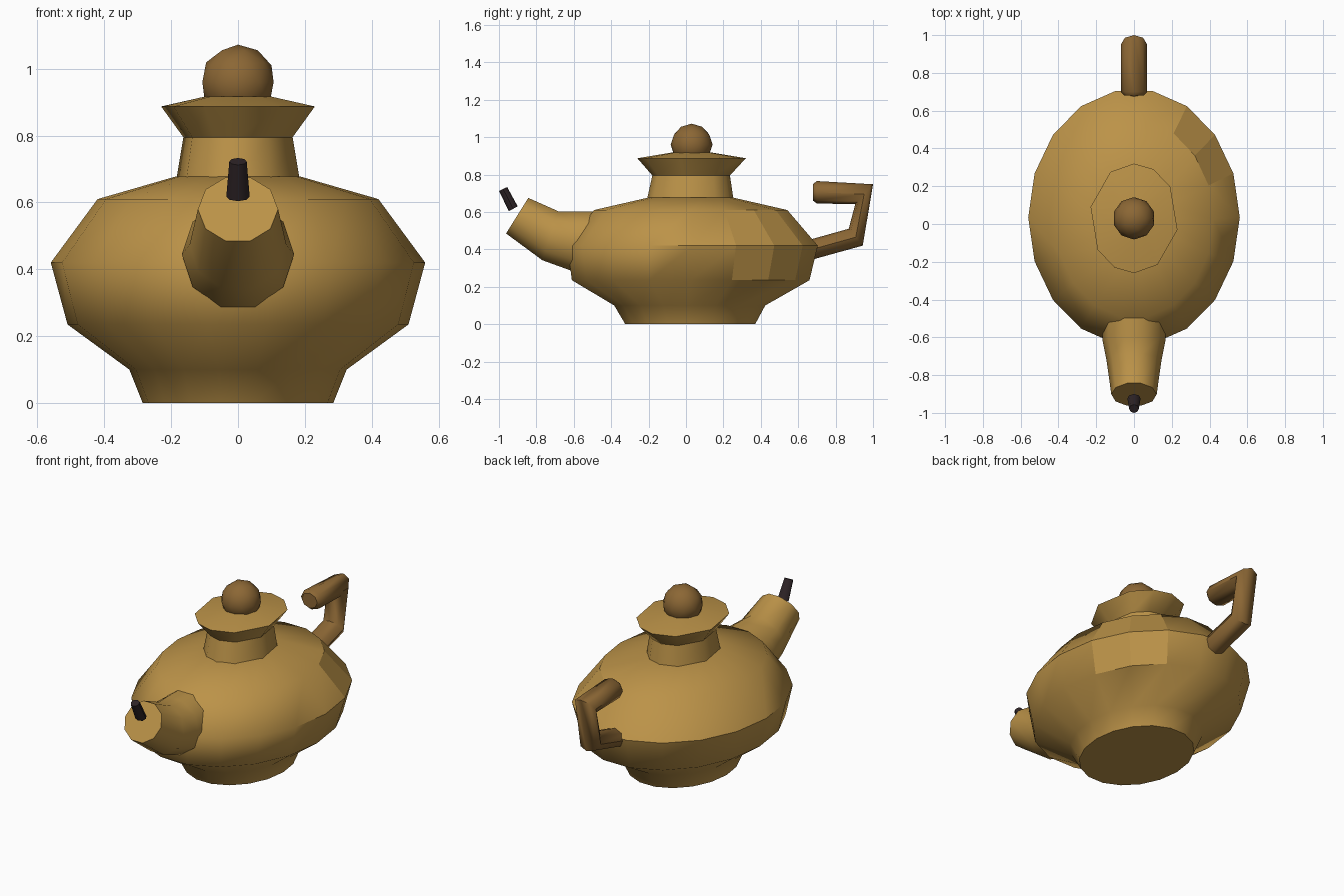
import bpy
import bmesh
import math
from mathutils import Vector

cube = bpy.data.objects.get("Cube")
if cube:
    bpy.data.objects.remove(cube, do_unlink=True)


def material(name, color):
    mat = bpy.data.materials.new(name)
    mat.use_nodes = True
    mat.diffuse_color = (*color, 1)
    mat.node_tree.nodes["Principled BSDF"].inputs["Base Color"].default_value = (*color, 1)
    return mat


GOLD = material("gold", (0.50, 0.29, 0.065))
BRONZE = material("bronze", (0.26, 0.135, 0.035))
CHARCOAL = material("charcoal", (0.028, 0.018, 0.02))


def finish(bm, name, mat, limit=50):
    """Turn a bmesh into an object, smooth with sharp creases."""
    bmesh.ops.recalc_face_normals(bm, faces=bm.faces[:])
    for face in bm.faces:
        face.smooth = True
    for edge in bm.edges:
        edge.smooth = edge.calc_face_angle(0) < math.radians(limit)
    mesh = bpy.data.meshes.new(name)
    bm.to_mesh(mesh)
    bm.free()
    mesh.materials.append(mat)
    obj = bpy.data.objects.new(name, mesh)
    bpy.context.collection.objects.link(obj)
    return obj


def loft(name, mat, rings, angles):
    """Skin ellipses, each given by two opposite (y, z) points and a half width in x."""
    bm = bmesh.new()
    loops = []
    for (y0, z0), (y1, z1), width in rings:
        mid = Vector((0, y0 + y1, z0 + z1)) / 2
        half = Vector((0, y1 - y0, z1 - z0)) / 2
        side = Vector((width, 0, 0))
        loops.append([bm.verts.new(mid + side * math.cos(a) + half * math.sin(a))
                      for a in map(math.radians, angles)])
    for low, high in zip(loops, loops[1:]):
        for i in range(len(low)):
            bm.faces.new((low[i - 1], low[i], high[i], high[i - 1]))
    bm.faces.new(loops[0])
    bm.faces.new(loops[-1])
    return finish(bm, name, mat)


def even(count):
    return [360 * i / count for i in range(count)]


def level(z, front, back, width):
    return (front, z), (back, z), width


# Oval body
body = loft("body", GOLD, [
    level(0, -0.33, 0.375, 0.285),
    level(0.10, -0.39, 0.43, 0.325),
    level(0.235, -0.62, 0.67, 0.51),
    level(0.42, -0.645, 0.715, 0.56),
    level(0.61, -0.50, 0.55, 0.42),
    level(0.678, -0.20, 0.25, 0.185),
], even(18))

# Flat facets on the rear left shoulder
for poly in body.data.polygons:
    x, y, z = poly.center
    if 0.24 < z < 0.6 and 30 < math.degrees(math.atan2(y - 0.03, x)) < 72:
        poly.use_smooth = False

# Neck and flared lid with uneven sides
half_turn = [-12, 35, 64, 90, 122]
lid_angles = half_turn + [a + 180 for a in half_turn]
loft("neck", GOLD, [
    level(0.66, -0.21, 0.255, 0.19),
    level(0.795, -0.18, 0.235, 0.167),
], lid_angles)
loft("lid", GOLD, [
    level(0.795, -0.18, 0.235, 0.167),
    level(0.887, -0.26, 0.32, 0.235),
    level(0.917, -0.08, 0.14, 0.10),
], lid_angles)

# Knob
bm = bmesh.new()
bmesh.ops.create_icosphere(bm, subdivisions=2, radius=0.112)
bmesh.ops.translate(bm, verts=bm.verts[:], vec=(0, 0.03, 0.96))
finish(bm, "lid_knob", BRONZE)

# Spout
loft("spout", GOLD, [
    ((-0.54, 0.27), (-0.47, 0.61), 0.165),
    ((-0.62, 0.28), (-0.60, 0.61), 0.168),
    ((-0.77, 0.335), (-0.68, 0.61), 0.145),
    ((-0.965, 0.48), (-0.84, 0.68), 0.12),
], even(10))

# Wick, a tapered stub above the spout mouth
loft("wick", CHARCOAL, [
    ((-0.947, 0.604), (-0.90, 0.63), 0.035),
    ((-1.0, 0.712), (-0.956, 0.733), 0.026),
], even(8))

# Angular handle with a softened free end
loft("handle", BRONZE, [
    ((0.62, 0.33), (0.62, 0.44), 0.07),
    ((0.945, 0.42), (0.87, 0.51), 0.068),
    ((1.0, 0.748), (0.905, 0.642), 0.068),
    ((0.70, 0.765), (0.70, 0.645), 0.07),
    ((0.68, 0.75), (0.68, 0.66), 0.052),
], even(8))
